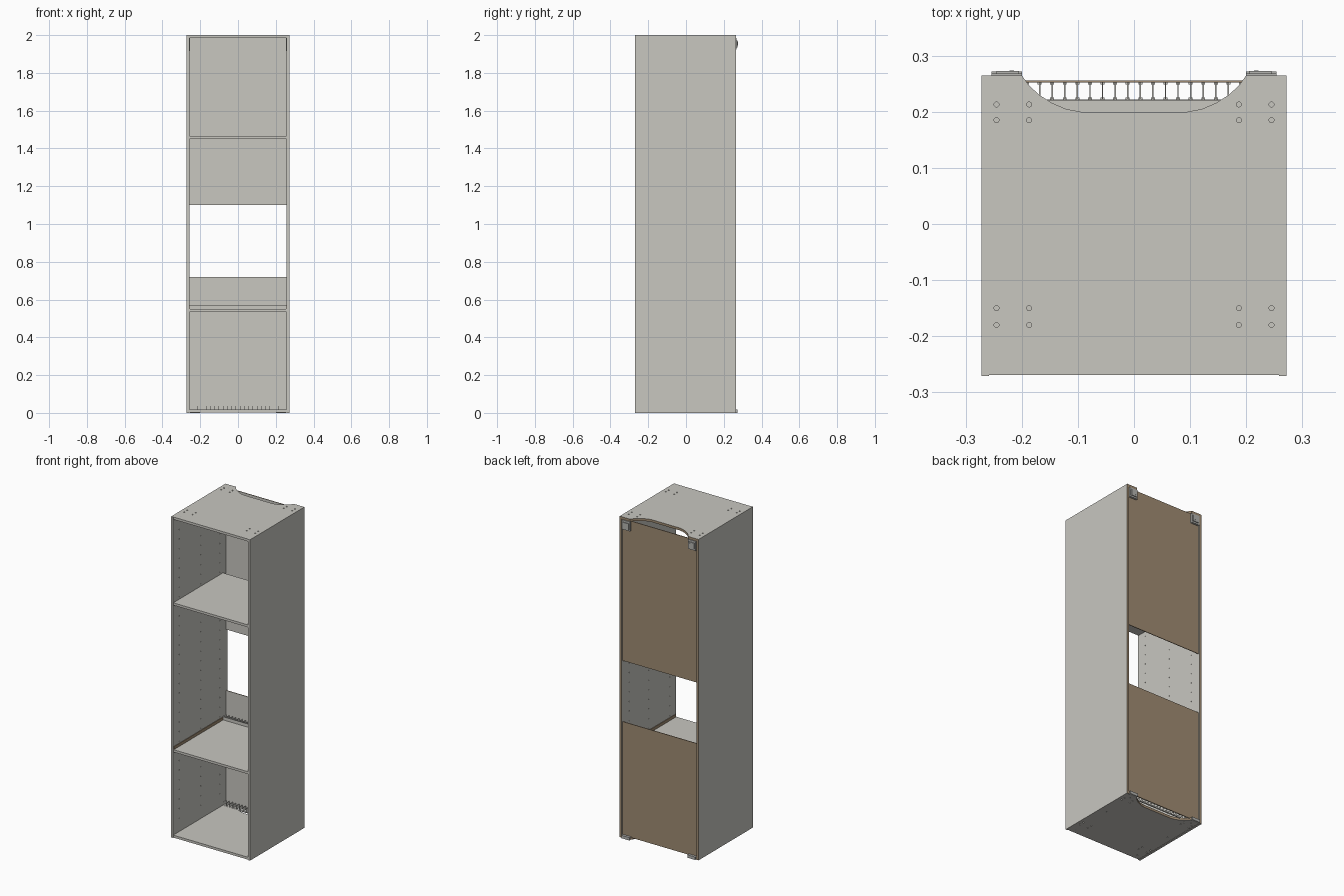
import bpy, bmesh
from mathutils import Matrix, Vector

cube = bpy.data.objects.get("Cube")
if cube:
    bpy.data.objects.remove(cube, do_unlink=True)


def material(name, rgb):
    m = bpy.data.materials.new(name)
    m.use_nodes = True
    m.diffuse_color = (*rgb, 1)
    m.node_tree.nodes["Principled BSDF"].inputs["Base Color"].default_value = (*rgb, 1)
    return m


GREY = material("warm grey laminate", (0.58, 0.57, 0.53))
BROWN = material("raw brown board", (0.35, 0.26, 0.17))
METAL = material("grey metal", (0.46, 0.46, 0.44))


def finish(name, bm, mats, brown_rule=None):
    bmesh.ops.recalc_face_normals(bm, faces=bm.faces)
    if brown_rule:
        for f in bm.faces:
            f.material_index = int(brown_rule(f.normal))
    me = bpy.data.meshes.new(name)
    bm.to_mesh(me)
    bm.free()
    for m in mats:
        me.materials.append(m)
    ob = bpy.data.objects.new(name, me)
    bpy.context.collection.objects.link(ob)
    return ob


def add_box(bm, lo, hi):
    lo, hi = Vector(lo), Vector(hi)
    mat = Matrix.Translation((lo + hi) / 2) @ Matrix.Diagonal((*(hi - lo), 1))
    bmesh.ops.create_cube(bm, size=1, matrix=mat)


def box(name, lo, hi, mats, rule=None):
    bm = bmesh.new()
    add_box(bm, lo, hi)
    return finish(name, bm, mats, rule)


def drill(ob, centres, axis, radius, depth):
    """Cut blind round holes, each centred on a surface point."""
    bm = bmesh.new()
    turn = Matrix.Rotation(1.5707963, 4, "Y") if axis == "X" else Matrix()
    for c in centres:
        bmesh.ops.create_cone(bm, cap_ends=True, segments=10, radius1=radius,
                              radius2=radius, depth=2 * depth,
                              matrix=Matrix.Translation(c) @ turn)
    cutter = finish("hole_cutter", bm, [GREY])
    cutter.hide_render = True
    mod = ob.modifiers.new("holes", "BOOLEAN")
    mod.operation, mod.solver, mod.object = "DIFFERENCE", "EXACT", cutter
    bpy.context.view_layer.objects.active = ob
    bpy.ops.object.modifier_apply(modifier=mod.name)
    bpy.data.objects.remove(cutter, do_unlink=True)


W, IN = 0.272, 0.258          # outer and inner half width
FRONT, BACK, T = -0.271, 0.265, 0.015
raw_back = lambda n: n.y > 0.3

# Side walls with columns of shelf pin holes
for s, side in ((1, "left"), (-1, "right")):
    wall = box(side + "_wall", (min(s * IN, s * W), FRONT, 0), (max(s * IN, s * W), BACK, 2),
               [GREY, BROWN], raw_back)
    drill(wall, [(s * IN, y, 0.1 + 0.06 * i) for y in (-0.21, 0.0, 0.19)
                 for i in range(31)], "X", 0.0025, 0.006)

# Top and bottom panels with a curved notch at the back
curve = [(0.2, BACK), (0.188, 0.248), (0.17, 0.231), (0.147, 0.216), (0.121, 0.205), (0.095, 0.2)]
outline = ([(-IN, FRONT + 0.002), (IN, FRONT + 0.002), (IN, BACK)] + curve
           + [(-x, y) for x, y in reversed(curve)] + [(-IN, BACK)])
hole_xy = [(s * x, y) for s in (-1, 1) for x in (0.187, 0.245)
           for y in (0.213, 0.185, -0.15, -0.18)]
for name, z, face_z in (("top_panel", 2 - T, 2), ("bottom_panel", 0.002, 0.002)):
    bm = bmesh.new()
    face = bm.faces.new([bm.verts.new((x, y, z)) for x, y in outline])
    ext = bmesh.ops.extrude_face_region(bm, geom=[face])
    bmesh.ops.translate(bm, vec=(0, 0, T),
                        verts=[v for v in ext["geom"] if isinstance(v, bmesh.types.BMVert)])
    panel = finish(name, bm, [GREY, BROWN], raw_back)
    drill(panel, [(x, y, face_z) for x, y in hole_xy], "Z", 0.0045, 0.006)

# Screw heads on the top and bottom
bm = bmesh.new()
for x in (-0.225, 0.225):
    for y in (0.228, 0.023, -0.24):
        for z in (1.9995, 0.0015):
            bmesh.ops.create_cone(bm, cap_ends=True, segments=8, radius1=0.005, radius2=0.005,
                                  depth=0.001, matrix=Matrix.Translation((x, y, z)))
finish("screw_heads", bm, [METAL])

# Shelves, stopping short of the back panels
for name, z in (("lower_shelf", 0.535), ("upper_shelf", 1.45)):
    box(name, (-IN, FRONT + 0.002, z), (IN, 0.22, z + T), [GREY])

# Brown strips along the lower shelf ends
for s, side in ((1, "left"), (-1, "right")):
    a, b = sorted((s * IN, s * (IN - 0.003)))
    box(side + "_shelf_strip", (a, FRONT + 0.006, 0.55), (b, 0.22, 0.568), [BROWN])

# Back panels, laminate inside and raw outside
for name, z0, z1 in (("lower_back", 0.012, 0.72), ("upper_back", 1.10, 1.985)):
    box(name, (-IN, 0.252, z0), (IN, 0.256, z1), [GREY, BROWN], lambda n: n.y > 0.5 or abs(n.z) > 0.5)

# Ventilation combs: a front rail with rounded teeth reaching the back panel
cells = 23
pitch = 2 * IN / cells
for name, z0, z1 in (("lower_comb", 0.012, 0.036), ("shelf_comb", 0.548, 0.57)):
    bm = bmesh.new()
    add_box(bm, (-IN, 0.218, z0), (IN, 0.222, z0 + 0.006 if name == "lower_comb" else z1))
    for i in range(cells + 1):
        x = -IN + i * pitch
        add_box(bm, (x - 0.0012, 0.22, z0), (x + 0.0012, 0.252, z1))
        # fillets where the tooth meets the rail and the back
        for y0, y1 in ((0.221, 0.225), (0.249, 0.252)):
            add_box(bm, (x - 0.0035, y0, z0), (x + 0.0035, y1, z0 + 0.006))
    finish(name, bm, [GREY])

# Wall hanging brackets and small lower brackets
for s, side in ((1, "left"), (-1, "right")):
    bm = bmesh.new()
    for x0, x1, y0, y1, z0, z1 in ((0.2, 0.254, 0.256, 0.268, 1.925, 1.984),
                                   (0.205, 0.245, 0.268, 0.273, 1.935, 1.972),
                                   (0.214, 0.222, 0.27, 0.274, 1.945, 1.965)):
        a, b = sorted((s * x0, s * x1))
        add_box(bm, (a, y0, z0), (b, y1, z1))
    a, b = sorted((s * 0.255, s * IN))
    add_box(bm, (a, 0.21, 1.915), (b, 0.252, 1.985))
    finish(side + "_hanging_bracket", bm, [METAL])
    a, b = sorted((s * 0.2, s * 0.254))
    box(side + "_lower_bracket", (a, 0.256, 0.0), (b, 0.272, 0.018), [METAL])
